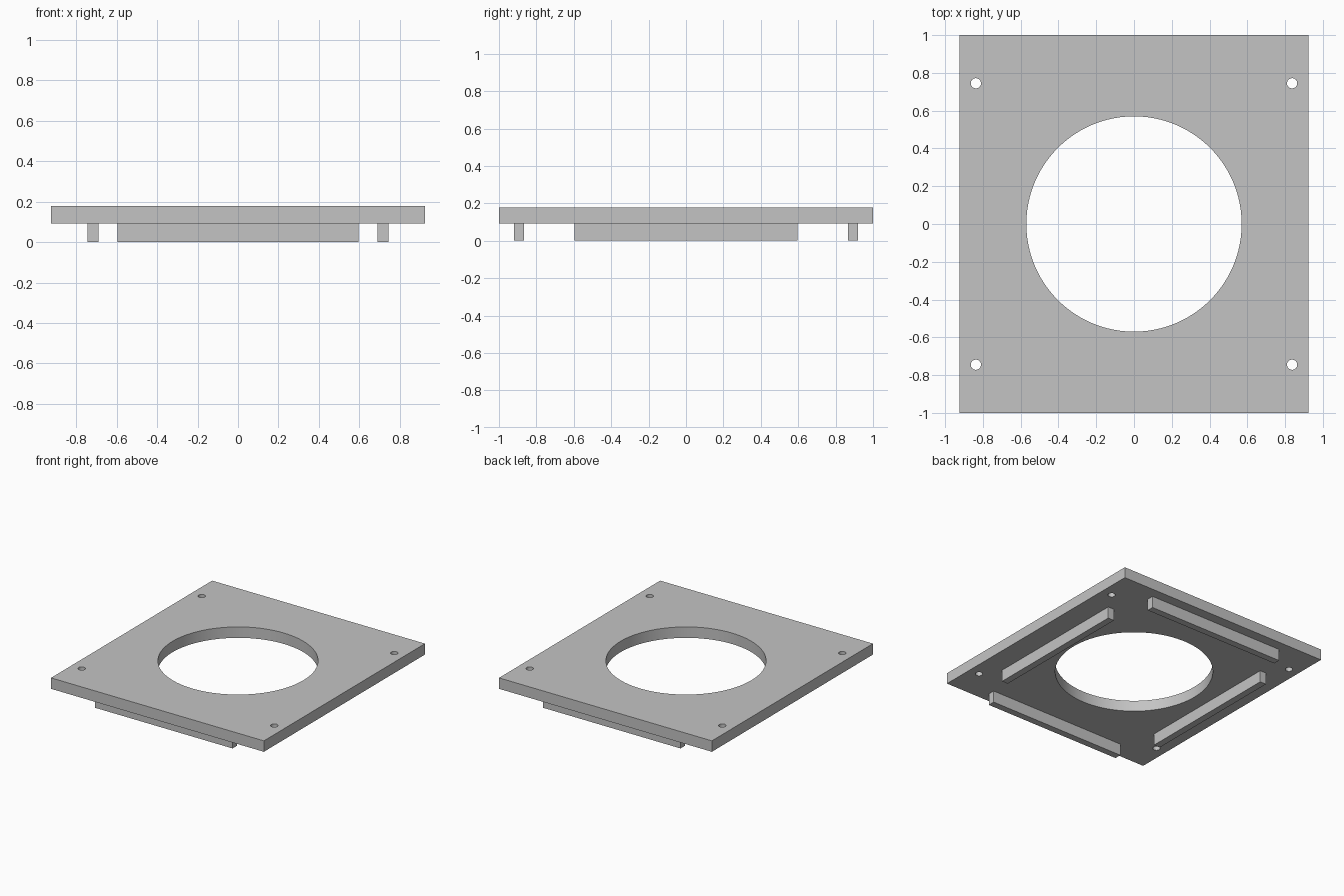
import bpy
import bmesh
import math
from mathutils import Matrix, Vector

cube = bpy.data.objects.get("Cube")
if cube:
    bpy.data.objects.remove(cube, do_unlink=True)

HALF_X, HALF_Y = 0.925, 1.0
UNDERSIDE, TOP = 0.092, 0.178
RIB_HALF_LENGTH, RIB_WIDTH = 0.597, 0.054

grey = bpy.data.materials.new("plain grey")
grey.use_nodes = True
colour = (0.55, 0.55, 0.55, 1)
grey.diffuse_color = colour
grey.node_tree.nodes["Principled BSDF"].inputs["Base Color"].default_value = colour


def make_object(name, bm):
    mesh = bpy.data.meshes.new(name)
    bm.to_mesh(mesh)
    bm.free()
    mesh.materials.append(grey)
    obj = bpy.data.objects.new(name, mesh)
    bpy.context.collection.objects.link(obj)
    return obj


def box(name, x0, x1, y0, y1, z0, z1):
    bm = bmesh.new()
    centre = Vector((x0 + x1, y0 + y1, z0 + z1)) / 2
    size = Matrix.Diagonal((x1 - x0, y1 - y0, z1 - z0, 1))
    bmesh.ops.create_cube(bm, size=1, matrix=Matrix.Translation(centre) @ size)
    return make_object(name, bm)


def add_cylinder(bm, x, y, radius, sides):
    bmesh.ops.create_cone(bm, cap_ends=True, segments=sides, radius1=radius,
                          radius2=radius, depth=1, matrix=Matrix.Translation((x, y, 0)))


# Flat plate
plate = box("plate", -HALF_X, HALF_X, -HALF_Y, HALF_Y, UNDERSIDE, TOP)

# Large central opening and four corner screw holes
bm = bmesh.new()
add_cylinder(bm, 0, 0, 0.57, 96)
for sx in (-1, 1):
    for sy in (-1, 1):
        add_cylinder(bm, sx * 0.837, sy * 0.745, 0.027, 32)
cutter = make_object("hole_cutter", bm)
cutter.hide_render = True

cut = plate.modifiers.new("holes", 'BOOLEAN')
cut.operation = 'DIFFERENCE'
cut.solver = 'EXACT'
cut.object = cutter
bpy.ops.object.select_all(action='DESELECT')
bpy.context.view_layer.objects.active = plate
plate.select_set(True)
bpy.ops.object.modifier_apply(modifier=cut.name)
bpy.data.objects.remove(cutter, do_unlink=True)
bpy.ops.object.shade_smooth_by_angle(angle=math.radians(30))

# Four locating ribs under the plate, one along each side
for side, sign in (("left", 1), ("right", -1)):
    x = sign * 0.717
    box(side + "_rib", x - RIB_WIDTH / 2, x + RIB_WIDTH / 2,
        -RIB_HALF_LENGTH, RIB_HALF_LENGTH, 0, UNDERSIDE)
for side, sign in (("back", 1), ("front", -1)):
    y = sign * 0.893
    box(side + "_rib", -RIB_HALF_LENGTH, RIB_HALF_LENGTH,
        y - RIB_WIDTH / 2, y + RIB_WIDTH / 2, 0, UNDERSIDE)
